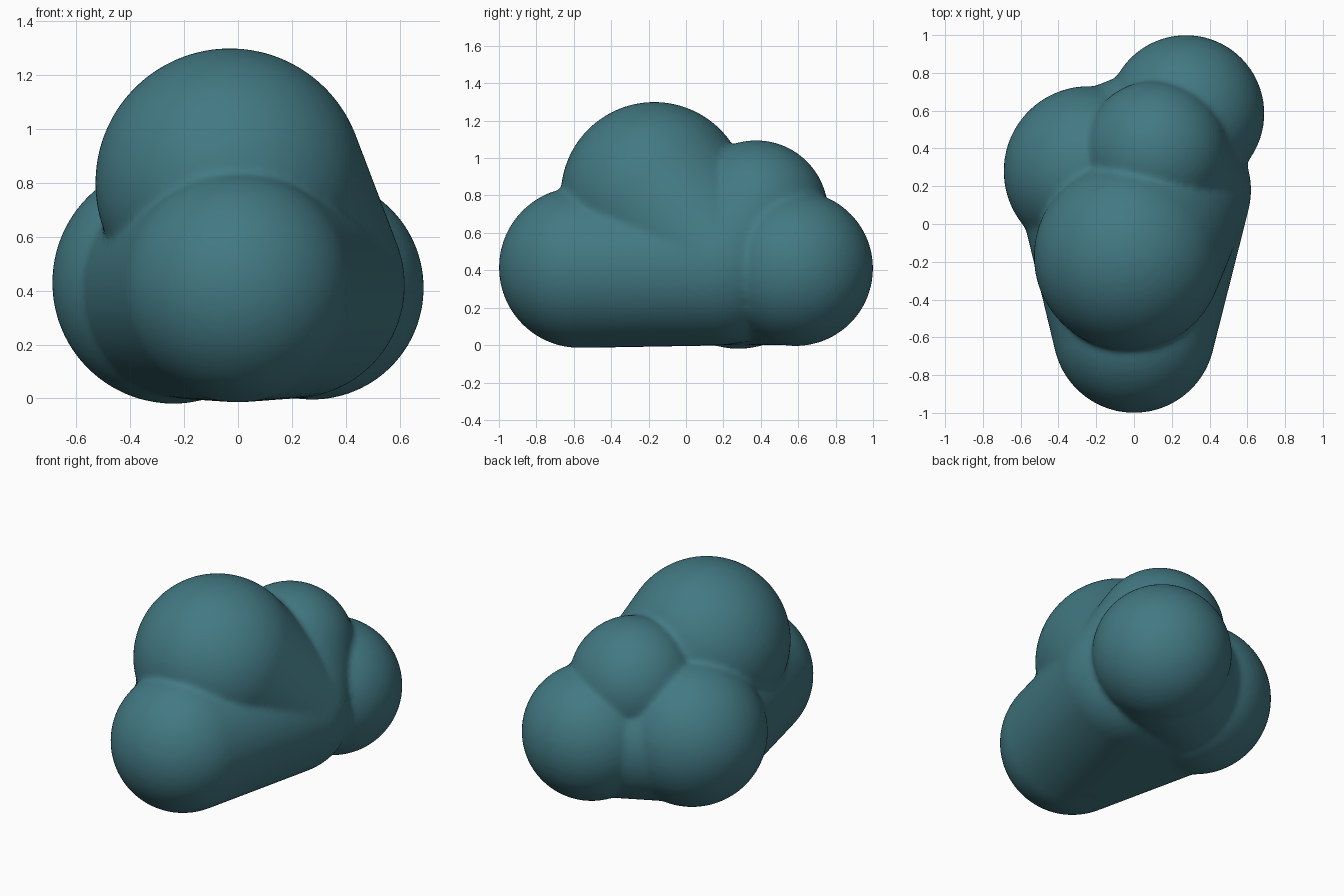
import bpy, bmesh
from mathutils import Vector, Matrix

if "Cube" in bpy.data.objects:
    bpy.data.objects.remove(bpy.data.objects["Cube"])

# Puffs: x, y, z, radius
FRONT = (0.0, -0.57, 0.415, 0.43)
CROWN = (-0.03, -0.17, 0.80, 0.50)
REAR_TOP = (0.115, 0.375, 0.71, 0.385)
REAR_RIGHT = (0.275, 0.585, 0.41, 0.415)
LEFT = (-0.24, 0.28, 0.43, 0.45)
# Inner puffs that shape the flanks and flat underside
RIGHT_FLANK = (0.20, 0.18, 0.42, 0.42)
LEFT_FLANK = (-0.22, 0.28, 0.415, 0.415)
REAR_CORE = (0.24, 0.52, 0.36, 0.36)


def add_hull(bm, *puffs):
    """Add the convex skin around one or more spheres."""
    part = bmesh.new()
    for x, y, z, r in puffs:
        bmesh.ops.create_icosphere(part, subdivisions=5, radius=r,
                                   matrix=Matrix.Translation((x, y, z)))
    if len(puffs) > 1:
        res = bmesh.ops.convex_hull(part, input=part.verts)
        loose = {g for k in ("geom_interior", "geom_unused") for g in res[k]
                 if isinstance(g, bmesh.types.BMVert)}
        bmesh.ops.delete(part, geom=list(loose), context='VERTS')
    mesh = bpy.data.meshes.new("hull_part")
    part.to_mesh(mesh)
    part.free()
    bm.from_mesh(mesh)
    bpy.data.meshes.remove(mesh)


bm = bmesh.new()
# Round puffs
for puff in (FRONT, CROWN, REAR_TOP, REAR_RIGHT, LEFT):
    add_hull(bm, puff)
# Base and softly bridged flanks
add_hull(bm, FRONT, LEFT_FLANK, RIGHT_FLANK)
add_hull(bm, CROWN, RIGHT_FLANK)
add_hull(bm, REAR_TOP, RIGHT_FLANK)
add_hull(bm, REAR_CORE, LEFT_FLANK)

mesh = bpy.data.meshes.new("cloud")
bm.to_mesh(mesh)
bm.free()
cloud = bpy.data.objects.new("cloud", mesh)
bpy.context.collection.objects.link(cloud)

# Fuse the puffs into one skin and soften the creases
remesh = cloud.modifiers.new("fuse", 'REMESH')
remesh.mode = 'VOXEL'
remesh.voxel_size = 0.018
remesh.use_smooth_shade = True
soften = cloud.modifiers.new("soften", 'SMOOTH')
soften.factor = 0.5
soften.iterations = 6

teal = bpy.data.materials.new("muted_teal")
teal.diffuse_color = (0.055, 0.19, 0.225, 1)
teal.use_nodes = True
teal.node_tree.nodes["Principled BSDF"].inputs["Base Color"].default_value = teal.diffuse_color
mesh.materials.append(teal)
